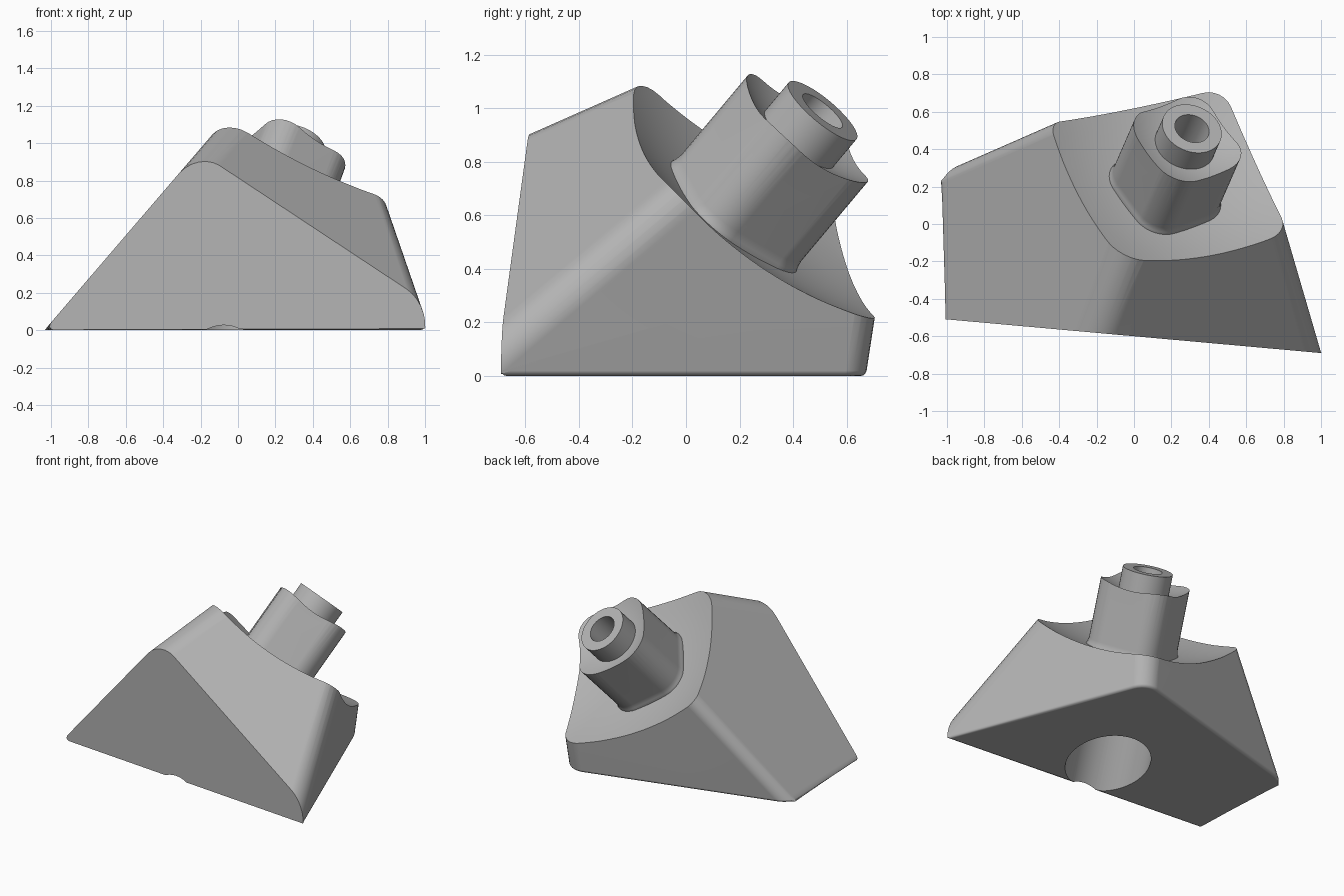
import bpy, bmesh
from math import pi, cos, sin
from mathutils import Vector, Matrix

if "Cube" in bpy.data.objects:
    bpy.data.objects.remove(bpy.data.objects["Cube"])

grey = bpy.data.materials.new("plain grey")
grey.use_nodes = True
grey.diffuse_color = (0.45, 0.45, 0.45, 1)
grey.node_tree.nodes["Principled BSDF"].inputs["Base Color"].default_value = (0.45, 0.45, 0.45, 1)

# Tilted frame shared by stem, tip, dish and bore: local z runs along the stem
axis = Vector((0.27, 0.62, 0.74)).normalized()
u = Vector((0.95, -0.33, -0.1))
u = (u - axis * u.dot(axis)).normalized()
v = axis.cross(u)
tip_end = Vector((0.31, 0.51, 0.99))
TIP = 1.133
frame = Matrix((u, v, axis)).transposed().to_4x4()
frame.translation = tip_end - axis * TIP


def make(name, bm, matrix=None):
    if matrix:
        bm.transform(matrix)
    bmesh.ops.recalc_face_normals(bm, faces=bm.faces[:])
    mesh = bpy.data.meshes.new(name)
    bm.to_mesh(mesh)
    bm.free()
    mesh.materials.append(grey)
    obj = bpy.data.objects.new(name, mesh)
    bpy.context.collection.objects.link(obj)
    return obj


def cylinder(name, radius, low, high, shift=(0, 0, 0)):
    bm = bmesh.new()
    bmesh.ops.create_cone(bm, cap_ends=True, segments=64, radius1=radius, radius2=radius,
                          depth=high - low, matrix=Matrix.Translation((0, 0, (low + high) / 2)))
    return make(name, bm, Matrix.Translation(shift) @ frame)


def ball(name, radius, low):
    bm = bmesh.new()
    bmesh.ops.create_uvsphere(bm, u_segments=128, v_segments=64, radius=radius,
                              matrix=Matrix.Translation((0, 0, low + radius)))
    return make(name, bm, frame)


def cut(obj, cutter):
    cutter.hide_render = True
    mod = obj.modifiers.new("cut", 'BOOLEAN')
    mod.operation = 'DIFFERENCE'
    mod.solver = 'EXACT'
    mod.object = cutter
    graph = bpy.context.evaluated_depsgraph_get()
    mesh = bpy.data.meshes.new_from_object(obj.evaluated_get(graph))
    obj.modifiers.clear()
    obj.data = mesh
    bpy.data.objects.remove(cutter)


def smooth(obj):
    bpy.ops.object.select_all(action='DESELECT')
    obj.select_set(True)
    bpy.context.view_layer.objects.active = obj
    bpy.ops.object.shade_smooth_by_angle(angle=0.6)
    obj.modifiers.new("weighted normals", 'WEIGHTED_NORMAL').keep_sharp = True


# Body: a block trimmed by its slanted side planes
sides = {
    "left": ((-1.035, 0, 0), (-1.165, 0, 1)),
    "upper": ((0, 0, 1.217), (0.6, -0.67, 1)),
    "right": ((0.734, 0, 0), (1, 0.385, -0.11)),
    "back": ((0, 0.568, 0), (-0.275, 1, -0.14)),
    "front": ((0, -0.6, 0), (-0.09, -1, 0)),
    "floor": ((0, 0, 0), (0, 0, -1)),
    "crown": (frame @ Vector((0, 0, 0.85)), axis),
}
bm = bmesh.new()
bmesh.ops.create_cube(bm, size=6)
for point, normal in sides.values():
    geom = bm.verts[:] + bm.edges[:] + bm.faces[:]
    res = bmesh.ops.bisect_plane(bm, geom=geom, plane_co=point, plane_no=normal, clear_outer=True)
    rim = [e for e in res["geom_cut"] if isinstance(e, bmesh.types.BMEdge)]
    bmesh.ops.edgeloop_fill(bm, edges=rim)
bmesh.ops.recalc_face_normals(bm, faces=bm.faces[:])


def on_side(face, side):
    return face.normal.dot(Vector(sides[side][1]).normalized()) > 0.999


def round_ridge(a, b, width):
    bm.normal_update()
    ridge = [e for e in bm.edges if len(e.link_faces) == 2 and
             any(on_side(f, a) for f in e.link_faces) and any(on_side(f, b) for f in e.link_faces)]
    bmesh.ops.bevel(bm, geom=ridge, offset=width, offset_type='OFFSET',
                    segments=6, profile=0.5, affect='EDGES')


for a, b, width in (("left", "upper", 0.14), ("upper", "right", 0.11), ("right", "back", 0.11),
                    ("back", "left", 0.07), ("left", "floor", 0.06)):
    round_ridge(a, b, width)

# Soft lower edge
bm.normal_update()
lower = [e for e in bm.edges
         if all(abs(p.co.z) < 1e-4 for p in e.verts) and e.calc_face_angle(0) > 0.6]
bmesh.ops.bevel(bm, geom=lower, offset=0.02, segments=3, profile=0.5, affect='EDGES')
body = make("body", bm)
cut(body, ball("dish_cutter", 1.75, 0.57))
cut(body, cylinder("bore_cutter", 0.27, -1, 0.4, (0.05, 0.055, 0)))
smooth(body)


# Stem: rounded square post with a small flare at the foot
def rounded_square(corner, radius, steps=8):
    centre = corner - radius * 2 ** 0.5
    for k in range(4):
        for i in range(steps + 1):
            t = k * pi / 2 + (i / steps - 0.5) * pi / 2
            yield (centre * cos(k * pi / 2) + radius * cos(t),
                   centre * sin(k * pi / 2) + radius * sin(t))


bm = bmesh.new()
rings = []
for height, scale in ((0.5, 1.06), (0.59, 1.05), (0.61, 1.02), (0.64, 1), (1.15, 1)):
    rings.append([bm.verts.new((x * scale, y * scale, height)) for x, y in rounded_square(0.36, 0.14)])
for low, high in zip(rings, rings[1:]):
    for i in range(len(low)):
        bm.faces.new((low[i - 1], low[i], high[i], high[i - 1]))
bm.faces.new(rings[0])
bm.faces.new(rings[-1])
stem = make("stem", bm, frame)
cut(stem, ball("stem_dish_cutter", 0.65, 0.97))
cut(stem, cylinder("stem_hole_cutter", 0.095, 0.8, 1.3))
smooth(stem)

# Tip: short tube on the stem
tip = cylinder("tip", 0.165, 0.9, TIP)
cut(tip, cylinder("tip_hole_cutter", 0.095, 0.7, 1.3))
smooth(tip)
